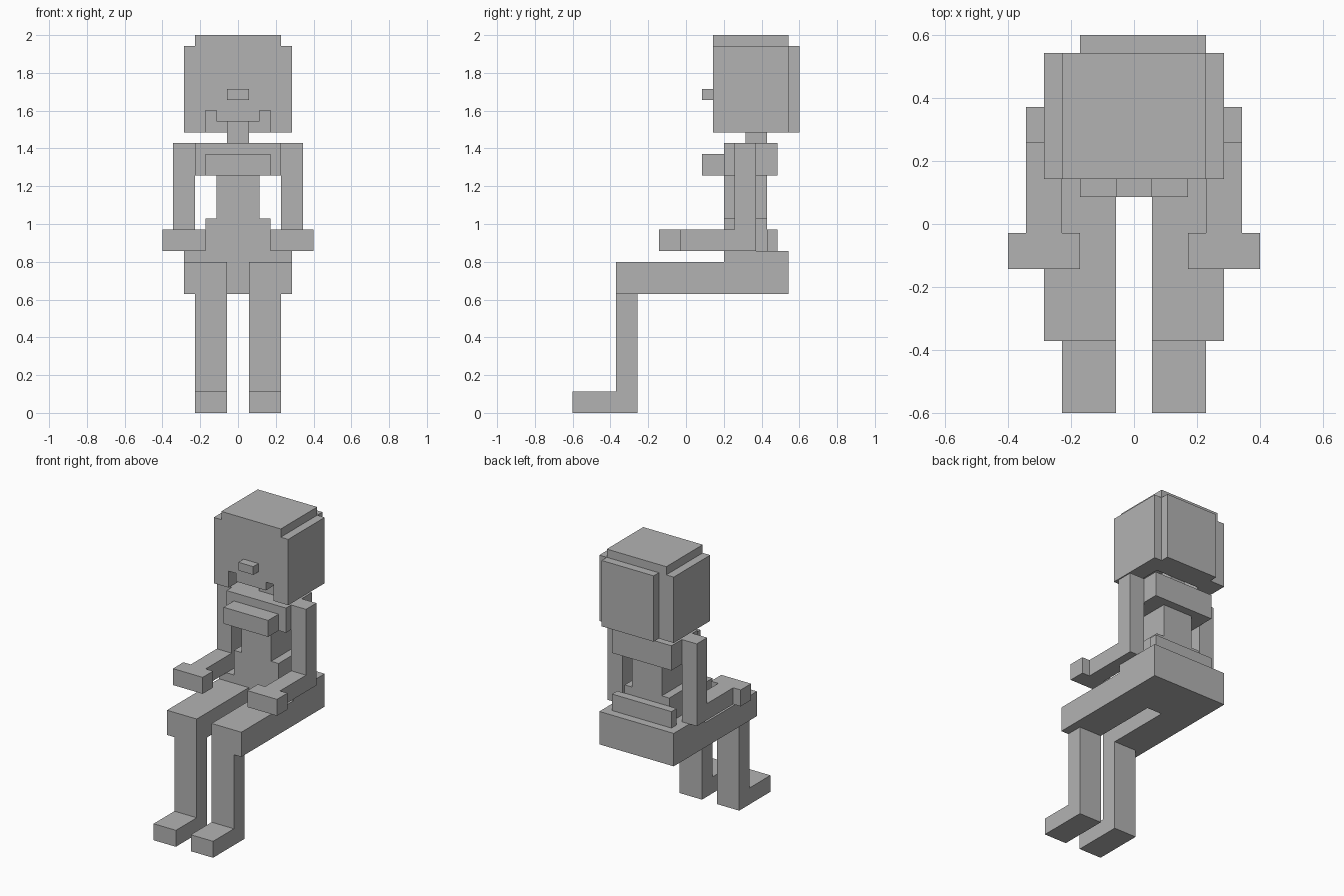
import bpy
import bmesh
from mathutils import Vector

cube = bpy.data.objects.get("Cube")
if cube:
    bpy.data.objects.remove(cube, do_unlink=True)

U = 2 / 35  # one block

grey = bpy.data.materials.new("plain grey")
grey.use_nodes = True
colour = (0.45, 0.45, 0.45, 1)
grey.diffuse_color = colour
grey.node_tree.nodes["Principled BSDF"].inputs["Base Color"].default_value = colour


def prism(name, profile, axis, lo, hi):
    """Extrude a block-unit outline along x (y, z outline) or y (x, z outline)."""
    bm = bmesh.new()

    def place(p, d):
        return Vector((d, p[0], p[1]) if axis == "x" else (p[0], d, p[1])) * U

    face = bm.faces.new([bm.verts.new(place(p, lo)) for p in profile])
    moved = bmesh.ops.extrude_face_region(bm, geom=[face])["geom"]
    shift = place((0, 0), hi - lo)
    bmesh.ops.translate(bm, vec=shift,
                        verts=[v for v in moved if isinstance(v, bmesh.types.BMVert)])
    bmesh.ops.recalc_face_normals(bm, faces=bm.faces)
    mesh = bpy.data.meshes.new(name)
    bm.to_mesh(mesh)
    bm.free()
    mesh.materials.append(grey)
    obj = bpy.data.objects.new(name, mesh)
    bpy.context.collection.objects.link(obj)


def box(name, x, y, z):
    outline = [(x[0], z[0]), (x[1], z[0]), (x[1], z[1]), (x[0], z[1])]
    prism(name, outline, "y", *y)


# Head: face block with an open smile cut, closed rear, cap, hair and nose
half = [(5, 34), (5, 26), (3, 26), (3, 28), (2, 28), (2, 27)]
face_outline = half + [(-x, z) for x, z in reversed(half)]
prism("head_front", face_outline, "y", 2.5, 7.5)
box("head_rear", (-5, 5), (7.5, 9.5), (26, 34))
box("head_cap", (-4, 4), (2.5, 9.5), (34, 35))
box("hair_back", (-3, 4), (9.5, 10.5), (26, 34))
box("nose", (-1, 1), (1.5, 2.5), (29, 30))
box("neck", (-1, 1), (5.5, 7.5), (25, 27))

# Torso
box("shoulders", (-4, 4), (3.5, 8.5), (22, 25))
box("chest", (-3, 3), (1.5, 3.5), (22, 24))
box("waist", (-2, 2), (3.5, 7.5), (18, 22))
box("belly", (-3, 3), (3.5, 7.5), (15, 18))
box("belt_back", (-4, 4), (7.5, 8.5), (15, 17))
box("hips", (-5, 5), (3.5, 9.5), (11, 15))

# Limbs, mirrored
arm = [(-0.5, 15), (6.5, 15), (6.5, 25), (4.5, 25), (4.5, 17), (-0.5, 17)]
shin = [(-10.5, 0), (-4.5, 0), (-4.5, 11), (-6.5, 11), (-6.5, 2), (-10.5, 2)]
for side, s in (("left", 1), ("right", -1)):
    prism(side + "_arm", arm, "x", 4 * s, 6 * s)
    box(side + "_hand", (3 * s, 7 * s), (-2.5, -0.5), (15, 17))
    box(side + "_thigh", (s, 5 * s), (-6.5, 3.5), (11, 14))
    prism(side + "_shin_and_foot", shin, "x", s, 4 * s)
